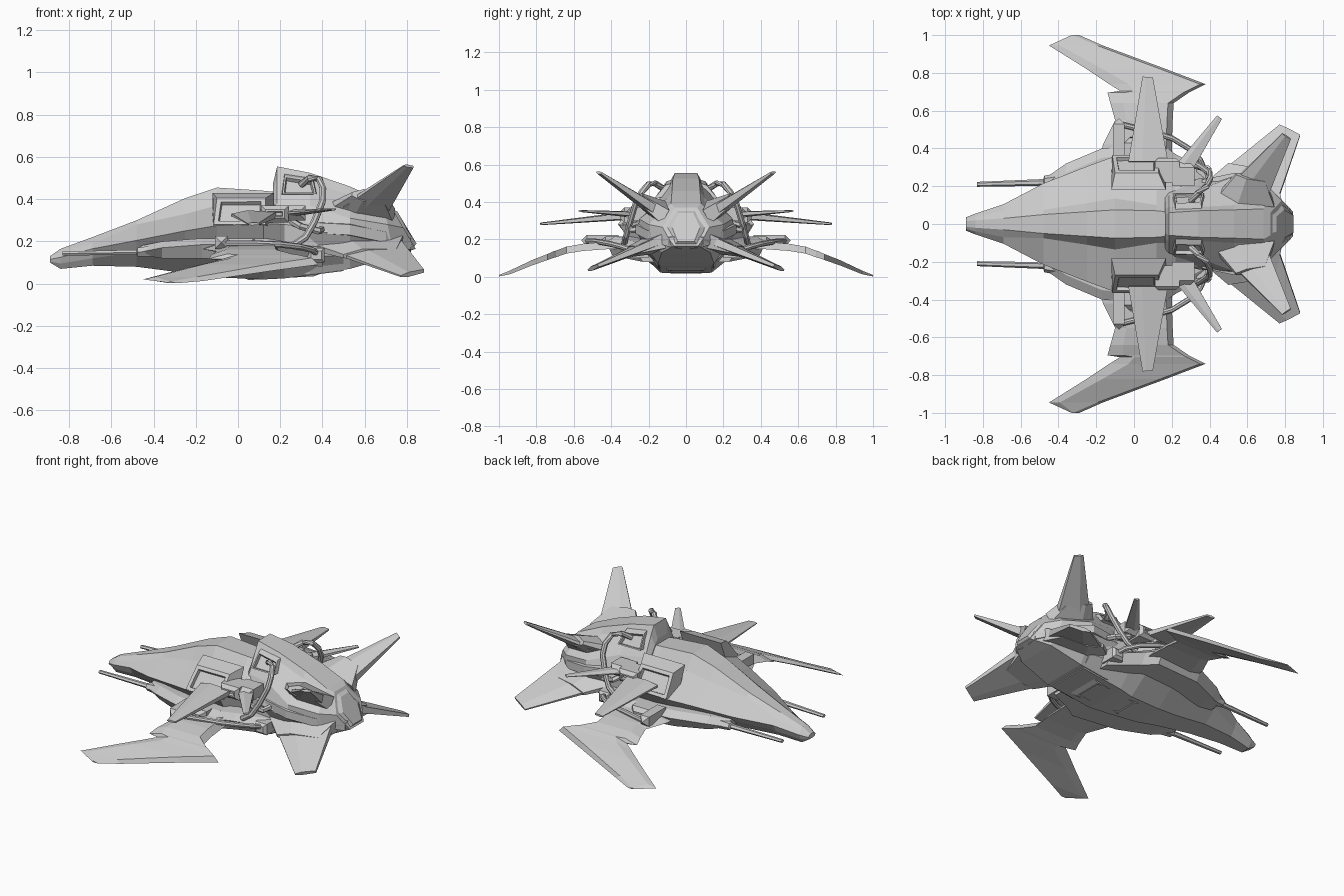
import bpy, bmesh, math
from mathutils import Vector as V

grey = bpy.data.materials.new("hull_grey")
grey.diffuse_color = (0.6, 0.6, 0.6, 1)


def skin(name, rings, inset=0, depth=0, pair=True):
    """Join rings of points into a closed solid; pair adds the mirrored copy at -y."""
    for side in ((1, -1) if pair else (1,)):
        bm = bmesh.new()
        vs = [[bm.verts.new((p[0], p[1] * side, p[2])) for p in r] for r in rings]
        n = len(rings[0])
        for a, b in zip(vs, vs[1:]):
            for i in range(n):
                j = (i + 1) % n
                bm.faces.new((a[i], a[j], b[j], b[i]))
        bm.faces.new(vs[0])
        cap = bm.faces.new(vs[-1])
        bmesh.ops.recalc_face_normals(bm, faces=bm.faces[:])
        if inset:
            bmesh.ops.inset_individual(bm, faces=[cap], thickness=inset, depth=0)
            bmesh.ops.inset_individual(bm, faces=[cap], thickness=0.006, depth=-depth)
        me = bpy.data.meshes.new(name)
        bm.to_mesh(me)
        bm.free()
        me.materials.append(grey)
        label = name if not pair else name + ("_left" if side > 0 else "_right")
        bpy.context.collection.objects.link(bpy.data.objects.new(label, me))


def body(name, rows):
    """Symmetric loft along x; each row is x, rake, then half-section y,z pairs, top to bottom."""
    rings = []
    for x, rake, *s in rows:
        half = [(x - rake * (s[i + 1] - .27), s[i], s[i + 1]) for i in range(0, len(s), 2)]
        rings.append(half + [(px, -y, z) for px, y, z in reversed(half)])
    skin(name, rings, pair=False)


def fin(name, a, b, c, d, t0, t1):
    """Tapered blade from root edge a-b to tip edge c-d."""
    a, b, c, d = map(V, (a, b, c, d))
    n = (b - a).cross(c - a).normalized()
    def ring(p, q, t):
        return [p - n * t * .3, p + n * t * .3, p.lerp(q, .35) + n * t,
                q + n * t * .7, q - n * t * .7, p.lerp(q, .35) - n * t]
    skin(name, [ring(a, b, t0), ring(c, d, t1)])


def tube(name, pts, r, sides=8):
    pts = [V(p) for p in pts]
    rings = []
    for i, p in enumerate(pts):
        t = (pts[min(i + 1, len(pts) - 1)] - pts[max(i - 1, 0)]).normalized()
        u = t.cross(V((.3, .8, .1))).normalized()
        w = t.cross(u)
        rings.append([p + (u * math.cos(k * math.tau / sides) + w * math.sin(k * math.tau / sides)) * r
                      for k in range(sides)])
    skin(name, rings)


def box(name, x0, x1, y0, y1, z0, z1, taper=.015, inset=0, depth=0):
    """Box growing outward in y with a tapered outer face."""
    def ring(y, t):
        return [(x0 + t, y, z0 + t), (x1 - t, y, z0 + t), (x1 - t, y, z1 - t), (x0 + t, y, z1 - t)]
    skin(name, [ring(y0, 0), ring(y1 - taper, 0), ring(y1, taper)], inset, depth)


# Front hull with raised canopy ridge
body("main_hull", [
    (-.89, 0, .015, .13, .025, .125, .035, .115, .03, .105, .02, .1),
    (-.84, 0, .02, .165, .04, .15, .055, .125, .045, .095, .03, .07),
    (-.69, 0, .03, .22, .07, .19, .105, .165, .08, .12, .05, .085),
    (-.48, 0, .05, .3, .075, .28, .215, .205, .16, .15, .07, .08),
    (-.25, 0, .065, .405, .11, .33, .305, .25, .22, .15, .08, .05),
    (-.1, 0, .075, .455, .135, .37, .36, .275, .25, .14, .1, .03),
    (.12, 0, .07, .44, .10, .39, .36, .285, .27, .13, .12, .02),
    (.22, 0, .06, .43, .10, .39, .25, .28, .24, .13, .14, .025),
    (.5, 0, .06, .40, .10, .38, .2, .26, .2, .13, .14, .06)])

# Rear spine and tail, with a raked hexagonal end
body("tail_body", [
    (.165, 0, .05, .47, .08, .44, .14, .36, .18, .26, .14, .05),
    (.185, 0, .06, .555, .09, .5, .15, .38, .2, .26, .14, .05),
    (.34, 0, .07, .525, .09, .485, .18, .37, .24, .25, .15, .045),
    (.53, 0, .075, .46, .10, .42, .25, .31, .26, .23, .15, .07),
    (.71, .2, .08, .39, .10, .37, .2, .28, .18, .19, .13, .13),
    (.78, .58, .06, .37, .075, .345, .125, .265, .09, .2, .065, .165)])
skin("exhaust_plate", [[(x, y, z) for x, y, z in ((.71, .055, .365), (.775, .115, .265), (.83, .06, .17),
                                                  (.83, -.06, .17), (.775, -.115, .265), (.71, -.055, .365))],
                       [(x, y, z) for x, y, z in ((.755, .04, .34), (.795, .075, .265), (.845, .045, .19),
                                                  (.845, -.045, .19), (.795, -.075, .265), (.755, -.04, .34))]],
     pair=False)

# Raised strip along the tail flank
skin("tail_flank_band", [[(x, y - .05, z + .03), (x, y + .015, z + .02), (x, y + .015, z - .03), (x, y - .05, z - .04)]
                         for x, y, z in ((.36, .22, .27), (.53, .255, .26), (.70, .185, .225), (.82, .075, .19))])

# Vent on the spine side
skin("spine_vent", [[(.2, .06, .42), (.38, .06, .42), (.36, .06, .505), (.22, .06, .525)],
                    [(.21, .165, .425), (.37, .165, .425), (.355, .11, .49), (.22, .105, .51)]], .012, .02)

# Wing root shelf
skin("wing_root", [[(x, .1, zt), (x, y - .05, zt), (x, y, zt - .03), (x, y - .04, zb), (x, .1, zb)]
                   for x, y, zt, zb in ((-.46, .25, .18, .135), (-.36, .32, .2, .12), (-.17, .40, .215, .12),
                                        (.14, .43, .215, .11), (.22, .37, .2, .1), (.4, .27, .17, .08))])

# Main drooping wings: y, leading x, trailing x, height, thickness
skin("main_wing", [[(x0, y, z), (x0 + (x1 - x0) * .2, y, z + t), (x1 - .03, y, z + t), (x1, y, z - t * .6),
                    (x0 + (x1 - x0) * .2, y, z - t * .6)]
                   for y, x0, x1, z, t in ((.36, -.17, .2, .165, .025), (.42, -.165, .2, .163, .025),
                                           (.55, -.10, .205, .153, .024), (.64, -.125, .21, .138, .023),
                                           (.695, -.14, .29, .118, .022), (.705, -.075, .31, .116, .022),
                                           (.74, -.13, .38, .102, .02), (.82, -.25, .17, .073, .018),
                                           (.945, -.45, -.165, .02, .012), (1.0, -.33, -.29, .005, .005))])

# Side pods with a recessed window
skin("side_pod", [[(-.12, .25, .26), (.17, .25, .26), (.17, .18, .43), (-.12, .18, .43)],
                  [(-.115, .365, .28), (.13, .365, .28), (.13, .27, .405), (-.1, .27, .405)]], .03, .02)
box("rear_pod", .11, .24, .22, .35, .29, .37, .02, .012, .015)

# Upper blades and aft antennas
fin("upper_blade", (-.03, .33, .325), (.18, .33, .325), (.045, .78, .283), (.1, .775, .283), .022, .007)
fin("aft_antenna", (.235, .33, .335), (.30, .27, .335), (.44, .575, .352), (.465, .555, .352), .016, .005)
box("antenna_base", .2, .32, .2, .33, .3, .37, .03)

# Tail fins and their root fairings
fin("upper_tail_fin", (.50, .20, .37), (.70, .13, .34), (.785, .48, .56), (.83, .45, .553), .035, .008)
fin("upper_fin_fairing", (.44, .15, .37), (.74, .11, .32), (.54, .265, .425), (.69, .235, .41), .06, .032)
fin("lower_tail_fin", (.42, .24, .16), (.77, .15, .19), (.77, .525, .035), (.88, .47, .06), .03, .012)
fin("lower_fin_fairing", (.36, .2, .17), (.78, .12, .19), (.5, .32, .13), (.75, .26, .145), .055, .03)

# Nose guns
skin("gun", [[(x, y + r * math.cos(k * math.tau / 6), z + r * .8 * math.sin(k * math.tau / 6)) for k in range(6)]
             for x, y, r, z in ((-.83, .21, .013, .143), (-.48, .22, .018, .148), (-.475, .225, .03, .15),
                                (-.38, .235, .04, .155), (-.25, .26, .045, .155))])

# Wing brackets, pipes and joints
box("wing_bracket", -.11, -.05, .36, .56, .165, .225, .03)
box("wing_block", -.05, .08, .36, .46, .165, .215, .03)
tube("upper_pipe", [(.30, .12, .47), (.34, .165, .50), (.385, .2, .495), (.402, .24, .45), (.4, .27, .39),
                    (.36, .30, .29), (.32, .32, .22), (.26, .33, .18)], .017)
tube("lower_pipe", [(-.08, .53, .19), (.08, .49, .19), (.2, .455, .185), (.29, .40, .175), (.35, .34, .16),
                    (.39, .25, .13)], .015)
tube("cross_strut", [(.24, .2, .3), (.3, .31, .27), (.38, .29, .25), (.41, .2, .26)], .017, 6)
box("pipe_joint", .33, .41, .2, .31, .1, .17, .015)

# Belly hatch frame
skin("belly_hatch", [[(.0, -.1, .04), (.45, -.12, .07), (.45, .12, .07), (.0, .1, .04)],
                     [(.05, -.08, .017), (.36, -.1, .035), (.36, .1, .035), (.05, .08, .017)]], .02, .01, pair=False)
